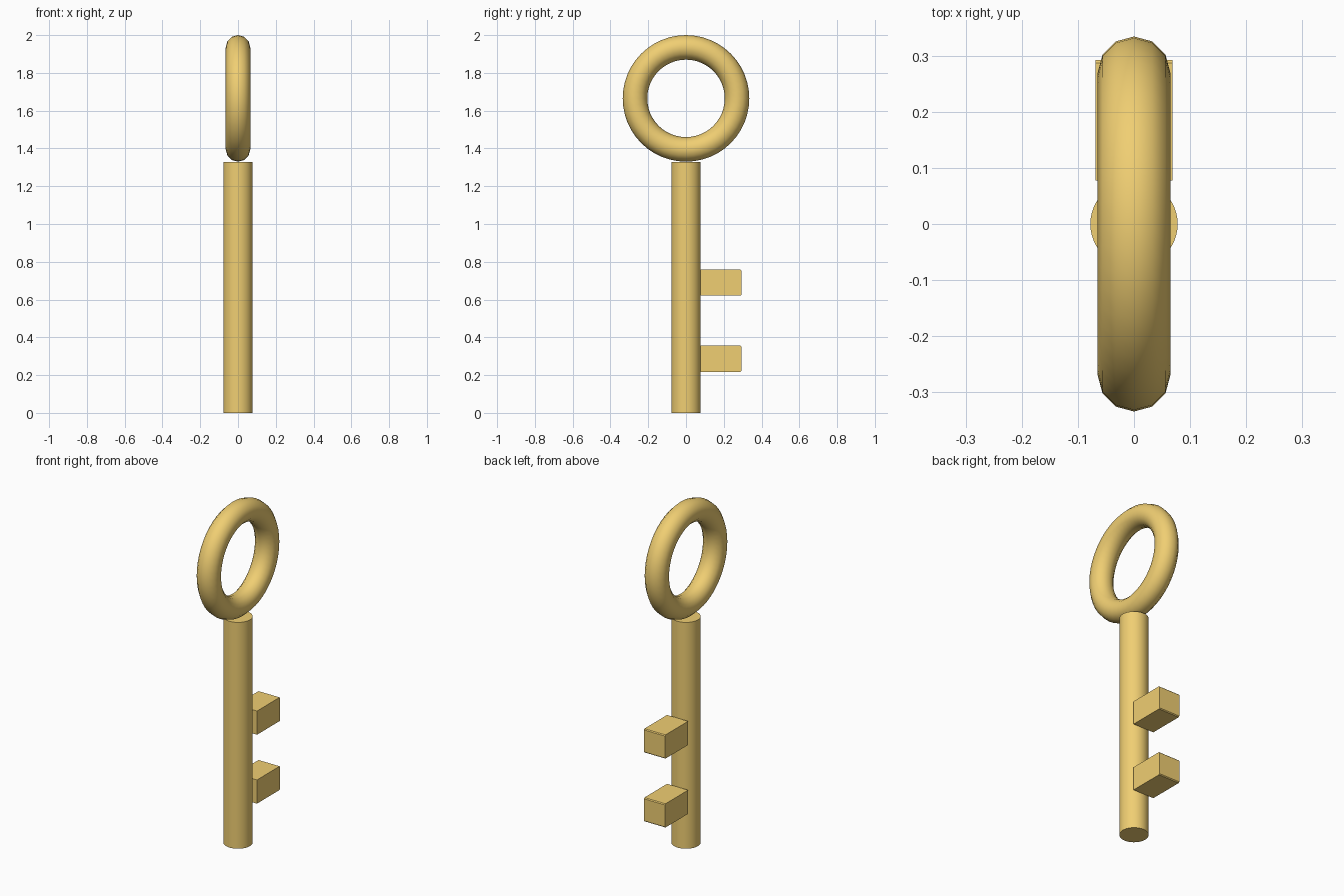
import bpy, bmesh, math

if "Cube" in bpy.data.objects:
    bpy.data.objects.remove(bpy.data.objects["Cube"])

brass = bpy.data.materials.new("brass")
brass.diffuse_color = (0.87, 0.62, 0.17, 1)
brass.use_nodes = True
brass.node_tree.nodes["Principled BSDF"].inputs["Base Color"].default_value = brass.diffuse_color


def finish(name, smooth=True):
    ob = bpy.context.object
    ob.name = name
    ob.data.materials.append(brass)
    if smooth:
        bpy.ops.object.shade_smooth_by_angle(angle=math.radians(40))
    return ob


# Ring handle, facing along x
bpy.ops.mesh.primitive_torus_add(
    major_radius=0.27, minor_radius=0.065, major_segments=48, minor_segments=12,
    location=(0, 0, 1.665), rotation=(0, math.pi / 2, 0))
finish("ring_handle")

# Round shaft
bpy.ops.mesh.primitive_cylinder_add(
    vertices=48, radius=0.078, depth=1.327, location=(0, 0, 1.327 / 2))
finish("shaft")

# Two teeth, with the far upper and lower edges slightly eased
for name, z in (("lower_tooth", 0.286), ("upper_tooth", 0.69)):
    bpy.ops.mesh.primitive_cube_add(size=1, location=(0, 0.1855, z))
    tooth = finish(name, smooth=False)
    bm = bmesh.new()
    bm.from_mesh(tooth.data)
    bmesh.ops.scale(bm, vec=(0.137, 0.215, 0.139), verts=bm.verts)
    edges = [e for e in bm.edges
             if all(v.co.y > 0 for v in e.verts)
             and abs(e.verts[0].co.x - e.verts[1].co.x) > 0.1]
    bmesh.ops.bevel(bm, geom=edges, offset=0.005, segments=1, affect='EDGES')
    bm.to_mesh(tooth.data)
    bm.free()
